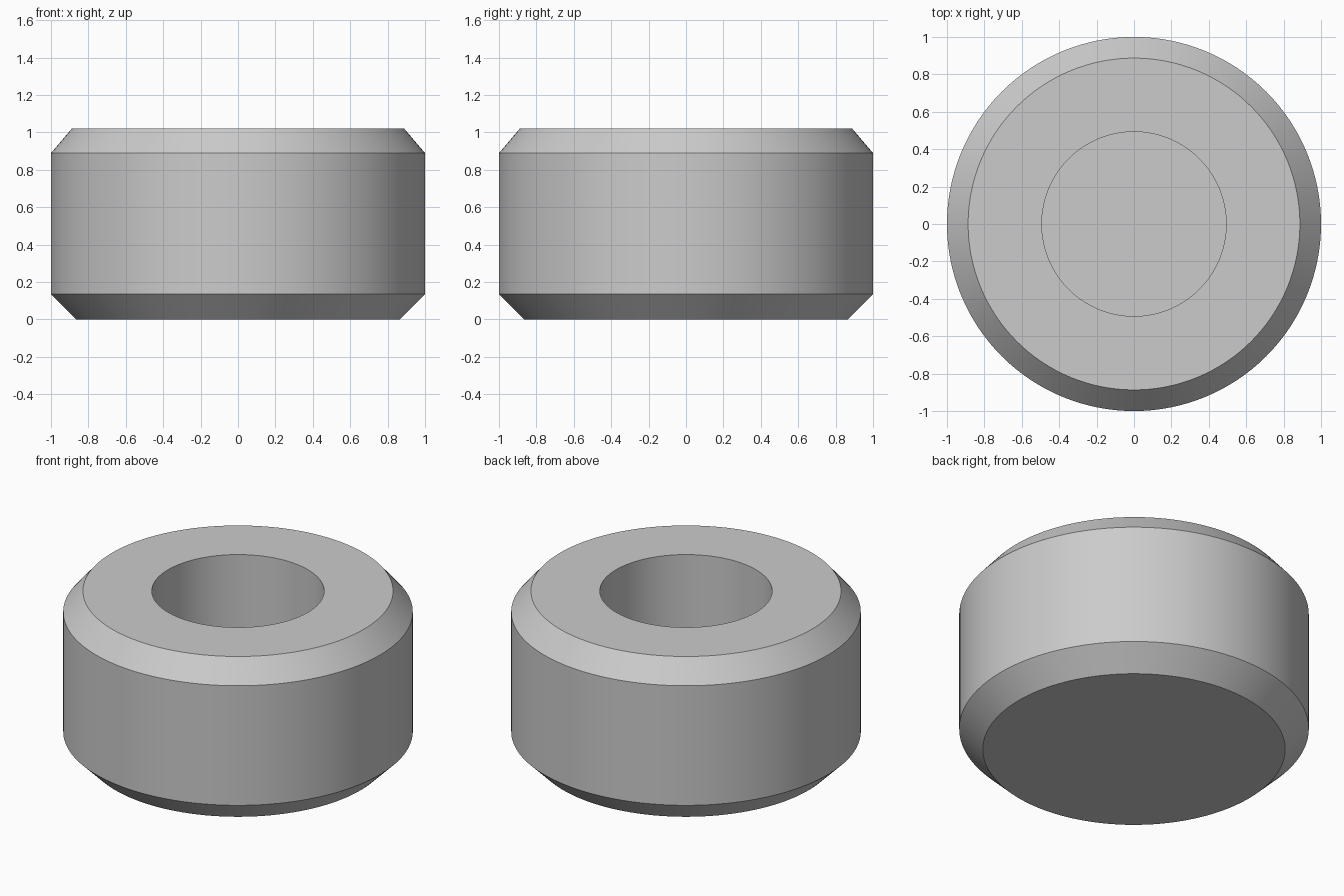
import bpy
import bmesh
import math

cube = bpy.data.objects.get("Cube")
if cube:
    bpy.data.objects.remove(cube, do_unlink=True)

SIDES = 128

# Plain grey material
grey = bpy.data.materials.new("plain_grey")
grey.use_nodes = True
colour = (0.6, 0.6, 0.6, 1.0)
grey.diffuse_color = colour
grey.node_tree.nodes["Principled BSDF"].inputs["Base Color"].default_value = colour


def lathe(name, profile, material):
    """Revolve (radius, height) points about z, capping both ends."""
    bm = bmesh.new()
    rings = []
    for radius, height in profile:
        ring = bmesh.ops.create_circle(bm, segments=SIDES, radius=radius)["verts"]
        for vert in ring:
            vert.co.z = height
        rings.append(ring)
    for low, high in zip(rings, rings[1:]):
        for i in range(SIDES):
            j = (i + 1) % SIDES
            bm.faces.new((low[i], low[j], high[j], high[i]))
    bm.faces.new(rings[0])
    bm.faces.new(rings[-1])
    bmesh.ops.recalc_face_normals(bm, faces=bm.faces)
    mesh = bpy.data.meshes.new(name)
    bm.to_mesh(mesh)
    bm.free()
    mesh.materials.append(material)
    obj = bpy.data.objects.new(name, mesh)
    bpy.context.collection.objects.link(obj)
    return obj


# Chamfered round body with a blind bore sunk from the top
body = lathe("bored_round_body", [
    (0.865, 0.0),    # underside
    (1.0, 0.135),    # lower chamfer
    (1.0, 0.89),     # side wall
    (0.887, 1.022),  # upper chamfer
    (0.493, 1.022),  # bore rim
    (0.493, 0.2),    # bore floor
], grey)

# Smooth round walls, crisp rims
bpy.ops.object.select_all(action="DESELECT")
body.select_set(True)
bpy.context.view_layer.objects.active = body
bpy.ops.object.shade_smooth_by_angle(angle=math.radians(30))
